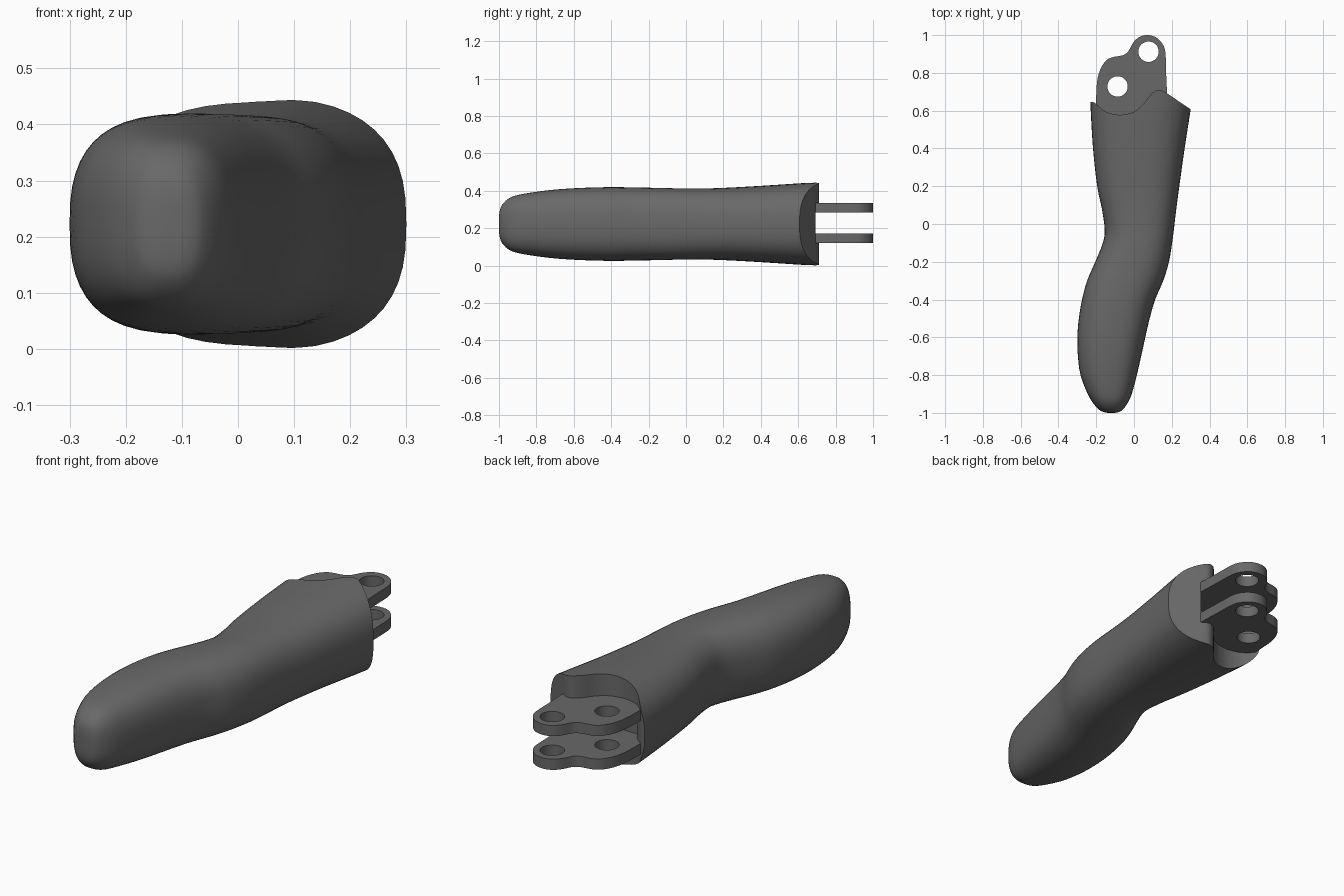
import bpy, bmesh, math

if "Cube" in bpy.data.objects:
    bpy.data.objects.remove(bpy.data.objects["Cube"])

ZC = 0.2225  # mid height of the whole part

grey = bpy.data.materials.new("dark_grey")
grey.diffuse_color = (0.14, 0.14, 0.14, 1)
grey.use_nodes = True
grey.node_tree.nodes["Principled BSDF"].inputs["Base Color"].default_value = grey.diffuse_color


def smooth(points, steps):
    """Catmull-Rom interpolation through a list of tuples."""
    out = []
    for i in range(len(points) - 1):
        quad = [points[min(max(i + k, 0), len(points) - 1)] for k in (-1, 0, 1, 2)]
        for s in range(steps):
            t = s / steps
            out.append(tuple(0.5 * (2 * b + (c - a) * t + (2 * a - 5 * b + 4 * c - d) * t * t
                                    + (3 * b - a - 3 * c + d) * t ** 3)
                             for a, b, c, d in zip(*quad)))
    return out + [tuple(points[-1])]


def mesh_object(name, bm):
    bmesh.ops.recalc_face_normals(bm, faces=bm.faces[:])
    mesh = bpy.data.meshes.new(name)
    bm.to_mesh(mesh)
    bm.free()
    mesh.materials.append(grey)
    obj = bpy.data.objects.new(name, mesh)
    bpy.context.collection.objects.link(obj)
    return obj


def prism(name, outline, z0, z1):
    bm = bmesh.new()
    face = bm.faces.new([bm.verts.new((x, y, z0)) for x, y in outline])
    ext = bmesh.ops.extrude_face_region(bm, geom=[face])
    for v in ext["geom"]:
        if isinstance(v, bmesh.types.BMVert):
            v.co.z = z1
    return mesh_object(name, bm)


def select(obj):
    bpy.ops.object.select_all(action='DESELECT')
    obj.select_set(True)
    bpy.context.view_layer.objects.active = obj


def cut(obj, cutter):
    mod = obj.modifiers.new("cut", 'BOOLEAN')
    mod.operation = 'DIFFERENCE'
    mod.solver = 'EXACT'
    mod.object = cutter
    select(obj)
    bpy.ops.object.modifier_apply(modifier=mod.name)
    bpy.data.objects.remove(cutter)


# Finger body: rounded sections (y, left x, right x, half height)
stations = [
    (-1.0, -0.135, -0.105, 0.03), (-0.997, -0.155, -0.085, 0.065), (-0.985, -0.183, -0.062, 0.1),
    (-0.95, -0.215, -0.035, 0.135),
    (-0.9, -0.245, -0.012, 0.155), (-0.8, -0.283, 0.015, 0.172), (-0.7, -0.297, 0.038, 0.184),
    (-0.6, -0.30, 0.06, 0.191), (-0.5, -0.292, 0.083, 0.195), (-0.4, -0.275, 0.112, 0.197),
    (-0.3, -0.248, 0.155, 0.196), (-0.2, -0.205, 0.185, 0.194), (-0.1, -0.165, 0.202, 0.192),
    (-0.03, -0.155, 0.211, 0.19), (0.08, -0.17, 0.224, 0.19), (0.2, -0.195, 0.24, 0.193),
    (0.4, -0.217, 0.268, 0.204), (0.6, -0.229, 0.299, 0.217), (0.76, -0.234, 0.322, 0.226)]
SIDES = 48
bm = bmesh.new()
rings = []
for y, left, right, h in smooth(stations, 3):
    ring = []
    for k in range(SIDES):
        a = 2 * math.pi * k / SIDES
        c, s = math.cos(a), math.sin(a)
        e = 2 / 2.6
        ring.append(bm.verts.new((
            (left + right) / 2 + (right - left) / 2 * math.copysign(abs(c) ** e, c), y,
            ZC + h * math.copysign(abs(s) ** e, s))))
    rings.append(ring)
for a, b in zip(rings, rings[1:]):
    for k in range(SIDES):
        j = (k + 1) % SIDES
        bm.faces.new((a[k], a[j], b[j], b[k]))
bm.faces.new(rings[0])
bm.faces.new(rings[-1])
body = mesh_object("finger_body", bm)

# Wavy end cut with a concave knuckle recess and a slanted face
wave = smooth([(-0.2, 0.635), (-0.15, 0.595), (-0.08, 0.578), (-0.01, 0.59), (0.04, 0.625),
               (0.08, 0.675), (0.11, 0.703), (0.14, 0.71), (0.17, 0.695)], 4)
edge = [(-0.4, 0.645), (-0.215, 0.645)] + wave + [(0.3, 0.607), (0.45, 0.50)]
cut(body, prism("end_cutter", edge + [(0.45, 1.2), (-0.4, 1.2)], -0.3, 0.8))

# Slot between the hinge plates
cut(body, prism("slot_cutter", [(-0.16, 0.56), (0.174, 0.56), (0.174, 1.2), (-0.16, 1.2)],
                0.171, 0.284))
select(body)
bpy.ops.object.shade_smooth_by_angle(angle=math.radians(40))

# Hinge plates with two pin holes each
outline = smooth([(-0.2, 0.56), (-0.2, 0.68), (-0.193, 0.77), (-0.17, 0.835), (-0.13, 0.878),
                  (-0.06, 0.893), (-0.03, 0.915), (-0.008, 0.955), (0.02, 0.985), (0.06, 1.0),
                  (0.11, 0.992), (0.148, 0.958), (0.166, 0.91), (0.17, 0.8), (0.175, 0.68),
                  (0.175, 0.56)], 3)


def circle(cx, cy, r, n=32):
    return [(cx + r * math.cos(2 * math.pi * k / n), cy + r * math.sin(2 * math.pi * k / n))
            for k in range(n)]


for name, z0, z1 in (("lower_hinge_plate", 0.12, 0.172), ("upper_hinge_plate", 0.283, 0.335)):
    plate = prism(name, outline, z0, z1)
    for cx, cy in ((-0.087, 0.728), (0.077, 0.912)):
        cut(plate, prism("hole_cutter", circle(cx, cy, 0.054), z0 - 0.1, z1 + 0.1))
    select(plate)
    bpy.ops.object.shade_smooth_by_angle(angle=math.radians(30))
